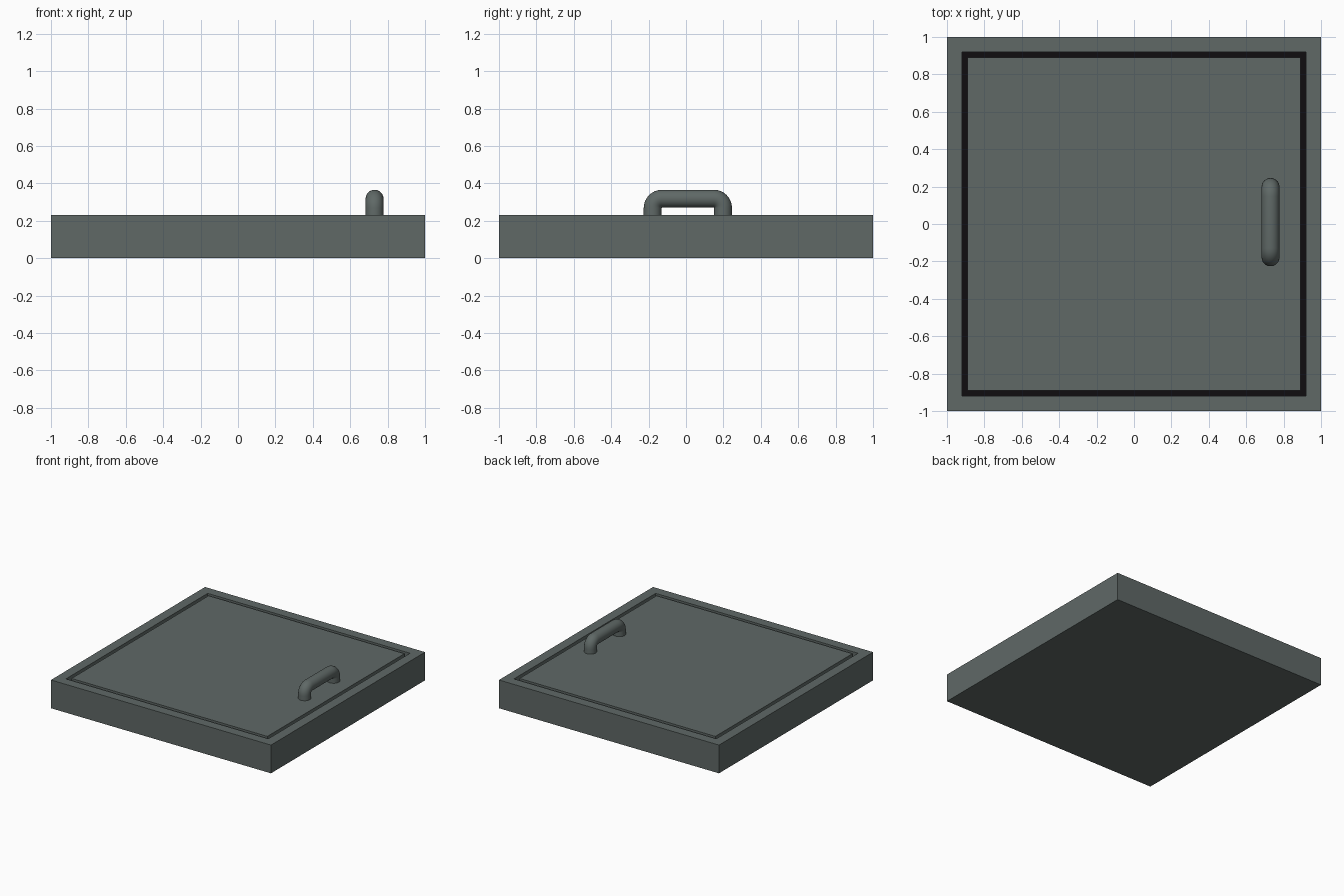
import bpy, bmesh, math
from mathutils import Vector

if "Cube" in bpy.data.objects:
    bpy.data.objects.remove(bpy.data.objects["Cube"])

TOP = 0.232          # height of frame and panel
FLOOR = 0.13         # groove floor
OUTER, INNER, PANEL = 1.0, 0.92, 0.89


def material(name, rgb):
    mat = bpy.data.materials.new(name)
    mat.diffuse_color = (*rgb, 1)
    mat.use_nodes = True
    mat.node_tree.nodes["Principled BSDF"].inputs["Base Color"].default_value = mat.diffuse_color
    return mat


metal = material("grey_green_metal", (0.115, 0.14, 0.134))
seal = material("black_seal", (0.005, 0.004, 0.005))


def square(bm, half, z):
    return [bm.verts.new((x * half, y * half, z))
            for x, y in ((-1, -1), (1, -1), (1, 1), (-1, 1))]


def add_object(name, bm, mats):
    mesh = bpy.data.meshes.new(name)
    bm.to_mesh(mesh)
    bm.free()
    obj = bpy.data.objects.new(name, mesh)
    bpy.context.collection.objects.link(obj)
    for mat in mats:
        mesh.materials.append(mat)
    return obj


# Frame and hatch panel: nested square loops running up, in, down the groove and up again
bm = bmesh.new()
loops = [square(bm, h, z) for h, z in ((OUTER, 0), (OUTER, TOP), (INNER, TOP),
                                       (INNER, FLOOR), (PANEL, FLOOR), (PANEL, TOP))]
for n, (a, b) in enumerate(zip(loops, loops[1:])):
    for i in range(4):
        j = (i + 1) % 4
        face = bm.faces.new((a[i], a[j], b[j], b[i]))
        face.material_index = 1 if n == 3 else 0
bm.faces.new(loops[0][::-1])
bm.faces.new(loops[-1])
bmesh.ops.recalc_face_normals(bm, faces=bm.faces)
add_object("hatch_with_frame", bm, (metal, seal))

# Handle: round tube swept along a path with rounded corners
HX, HY, HZ, R, BEND = 0.73, 0.01, 0.318, 0.048, 0.049
REACH, SIDES, STEPS = 0.188, 24, 8
path = [(-REACH, 0.2, 0.0)]                     # y, z, ring tilt
for side, start in ((-1, 0), (1, 90)):
    for k in range(STEPS + 1):
        t = math.radians(start + 90 * k / STEPS)
        path.append((side * (REACH - BEND) - BEND * math.cos(t),
                     HZ - BEND + BEND * math.sin(t), t))
path.append((REACH, 0.2, math.pi))

bm = bmesh.new()
rings = []
for y, z, t in path:
    out = Vector((0, -math.cos(t), math.sin(t)))
    centre = Vector((HX, HY + y, z))
    rings.append([bm.verts.new(centre + R * (Vector((math.cos(a), 0, 0)) + out * math.sin(a)))
                  for a in (math.tau * s / SIDES for s in range(SIDES))])
for a, b in zip(rings, rings[1:]):
    for i in range(SIDES):
        j = (i + 1) % SIDES
        bm.faces.new((a[i], a[j], b[j], b[i]))
bm.faces.new(rings[0][::-1])
bm.faces.new(rings[-1])
bmesh.ops.recalc_face_normals(bm, faces=bm.faces)
handle = add_object("pull_handle", bm, (metal,))
bpy.context.view_layer.objects.active = handle
handle.select_set(True)
bpy.ops.object.shade_smooth_by_angle(angle=math.radians(40))
